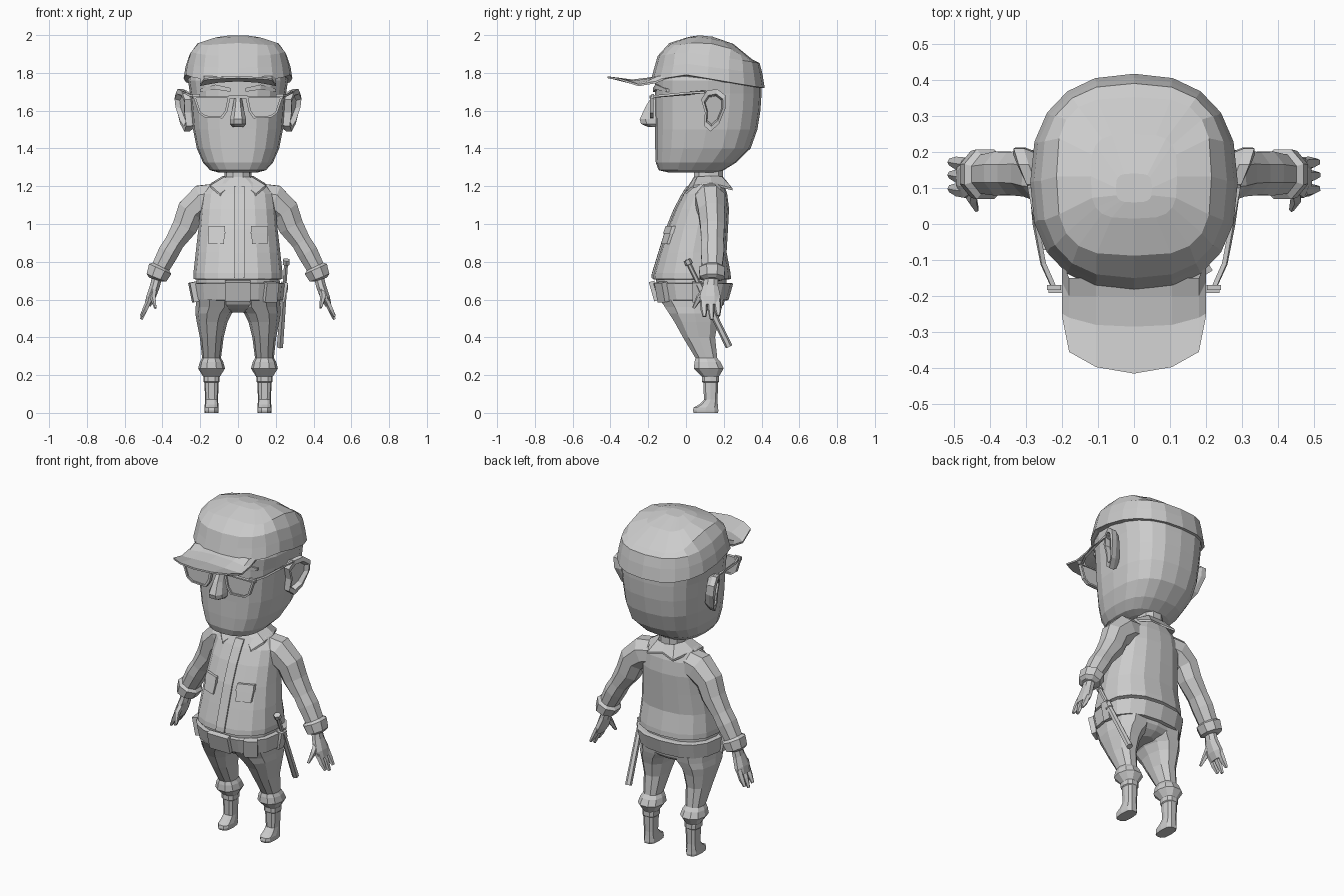
import bpy, bmesh, math
from mathutils import Vector, Matrix

grey = bpy.data.materials.new("plain_grey")
grey.diffuse_color = (0.6, 0.6, 0.6, 1)


def finish(name, bm):
    bmesh.ops.recalc_face_normals(bm, faces=bm.faces)
    me = bpy.data.meshes.new(name)
    bm.to_mesh(me)
    bm.free()
    me.materials.append(grey)
    ob = bpy.data.objects.new(name, me)
    bpy.context.collection.objects.link(ob)
    return ob


def loft(name, rings):
    """Skin a stack of closed rings and cap both ends."""
    bm = bmesh.new()
    vs = [[bm.verts.new(p) for p in r] for r in rings]
    n = len(vs[0])
    for a, b in zip(vs, vs[1:]):
        for i in range(n):
            j = (i + 1) % n
            bm.faces.new((a[i], a[j], b[j], b[i]))
    bm.faces.new(vs[0])
    bm.faces.new(vs[-1])
    return finish(name, bm)


def ring(z, y0, y1, hw, xc=0.0, n=16, p=2.4, zf=None):
    """Rounded-box horizontal ring; zf(x, y) optionally bends its height."""
    out = []
    for i in range(n):
        a = 2 * math.pi * i / n
        c, s = math.cos(a), math.sin(a)
        x = xc + hw * math.copysign(abs(c) ** (2 / p), c)
        y = (y0 + y1) / 2 + (y1 - y0) / 2 * math.copysign(abs(s) ** (2 / p), s)
        out.append((x, y, z + (zf(x, y) if zf else 0)))
    return out


def tube(name, pts, radii, n=8):
    """Tube along a path; radii are (across, along y) pairs."""
    P = [Vector(p) for p in pts]
    rings = []
    for i, c in enumerate(P):
        t = (P[min(i + 1, len(P) - 1)] - P[max(i - 1, 0)]).normalized()
        u = t.cross(Vector((0, 1, 0))).normalized()
        v = u.cross(t)
        ru, rv = radii[i]
        rings.append([c + u * ru * math.cos(2 * math.pi * (k + .5) / n)
                      + v * rv * math.sin(2 * math.pi * (k + .5) / n) for k in range(n)])
    return loft(name, rings)


def box(name, loc, size, rz=0.0, rx=0.0):
    bm = bmesh.new()
    m = (Matrix.Translation(loc) @ Matrix.Rotation(rz, 4, 'Z') @ Matrix.Rotation(rx, 4, 'X')
         @ Matrix.Diagonal((*size, 1)))
    bmesh.ops.create_cube(bm, size=1, matrix=m)
    return finish(name, bm)


def patch(name, target, rows, out):
    """Plate of (x, z) rows laid on the front of a target surface."""
    bpy.context.view_layer.update()
    rings = []
    for row in rows:
        hits = [target.ray_cast((x, -1, z), (0, 1, 0))[1] for x, z in row]
        rings.append([h + Vector((0, -out, 0)) for h in hits]
                     + [h + Vector((0, 0.012, 0)) for h in reversed(hits)])
    return loft(name, rings)


# Head and neck
head = loft("head", [ring(*r, n=20, p=2.6) for r in (
    (1.272, -.09, .16, .10), (1.285, -.145, .20, .148), (1.325, -.16, .265, .185),
    (1.40, -.163, .342, .218), (1.50, -.163, .378, .238), (1.60, -.165, .394, .246),
    (1.69, -.165, .40, .254), (1.76, -.165, .40, .265), (1.85, -.14, .36, .24))])
loft("neck", [ring(1.20, .04, .20, .075, n=10), ring(1.30, .04, .20, .07, n=10)])

# Cap: the rim is highest above the ears and dips at the back
def rim(x, y):
    return .03 * (y + .18) / .18 if y < 0 else .03 - .07 * y / .41


def crown(x, y):
    prof = ((-.2, 1.90), (-.088, 1.958), (.02, 1.992), (.08, 2.0), (.14, 1.992),
            (.235, 1.965), (.34, 1.885), (.42, 1.79))
    for (a, za), (b, zb) in zip(prof, prof[1:]):
        if y <= b:
            return za + (zb - za) * (y - a) / (b - a) - .8 * x * x


loft("cap", [ring(1.757, -.175, .40, .272, n=20, zf=rim),
             ring(1.76, -.187, .417, .288, n=20, zf=rim),
             ring(1.825, -.168, .405, .278, n=20, zf=lambda x, y: rim(x, y) * .8),
             ring(1.885, -.15, .39, .258, n=20, p=2.6, zf=lambda x, y: rim(x, y) * .9),
             ring(0, -.088, .352, .215, n=20, p=3.2, zf=crown),
             ring(0, .015, .25, .12, n=20, p=3.5, zf=crown),
             ring(0, .06, .14, .05, n=20, p=3.5, zf=crown)])
# Visor: arched across, shallow dip, then turned up at the front edge
visor = []
for x, ys in ((-.2, (-.10, -.16, -.248, -.255)), (-.18, (-.15, -.2, -.26, -.355)),
              (-.105, (-.15, -.2, -.28, -.397)), (0, (-.15, -.2, -.285, -.415)),
              (.105, (-.15, -.2, -.28, -.397)), (.18, (-.15, -.2, -.26, -.355)),
              (.2, (-.10, -.16, -.248, -.255))):
    q = (x / .2) ** 2
    zs = [1.787 - .005 * q, 1.775 - .02 * q, 1.765 - .025 * q, 1.782 - .012 * q]
    if abs(x) > .19:
        zs[3] = zs[2] + .001
    top = [Vector((x, y, z)) for y, z in zip(ys, zs)]
    visor.append(top + [v - Vector((0, 0, .01)) for v in reversed(top)])
loft("cap_visor", visor)

# Nose
loft("nose", [[(-w, -.14, z), (-w, y + .03, z), (-w * .5, y, z), (w * .5, y, z),
               (w, y + .03, z), (w, -.14, z)]
              for z, y, w in ((1.513, -.20, .028), (1.53, -.238, .043), (1.555, -.245, .043),
                              (1.62, -.215, .028), (1.68, -.178, .018))])

for s, side in ((1, "left"), (-1, "right")):
    # Brow
    patch("brow_" + side, head,
          [[(s * .04, 1.70), (s * .12, 1.712), (s * .20, 1.70)],
           [(s * .04, 1.72), (s * .12, 1.738), (s * .20, 1.715)]], .014)
    # Glasses: lens, frame and temple
    lens = [Vector((s * x, -.183, z)) for x, z in ((.045, 1.672), (.232, 1.672), (.205, 1.59),
                                                   (.175, 1.568), (.085, 1.563), (.06, 1.60))]
    loft("lens_" + side, [lens, [v + Vector((0, .006, 0)) for v in lens]])
    c = Vector((s * .14, -.183, 1.625))
    bm = bmesh.new()
    loops = [[bm.verts.new(c + (p - c) * k + Vector((0, d, 0))) for p in lens]
             for k, d in ((1.06, -.008), (.9, -.008), (.9, .012), (1.06, .012))]
    for a, b in zip(loops, loops[1:] + loops[:1]):
        for i in range(6):
            j = (i + 1) % 6
            bm.faces.new((a[i], a[j], b[j], b[i]))
    finish("frame_" + side, bm)
    box("hinge_" + side, (s * .222, -.176, 1.676), (.04, .014, .022))
    tube("temple_" + side, [(s * .225, -.17, 1.675), (s * .252, -.11, 1.68), (s * .273, 0, 1.69),
                            (s * .287, .10, 1.70), (s * .295, .15, 1.68)],
         [(.008, .009)] * 5, 4)
    # Ear: tilted shell with a raised rim
    shape = ((.08, 1.66), (.11, 1.705), (.165, 1.715), (.21, 1.68), (.212, 1.62),
             (.175, 1.53), (.13, 1.49), (.095, 1.52), (.10, 1.59))

    def ear(k, dx):
        return [(s * (.283 + dx + .38 * (y - .15) + .10 * (z - 1.6)),
                 .145 + (y - .145) * k, 1.605 + (z - 1.605) * k) for y, z in shape]
    loft("ear_" + side, [ear(.8, -.04), ear(1, -.008), ear(1, .02), ear(.76, .022), ear(.66, -.005)])

    # Arm: sleeve, cuff and hand
    tube("sleeve_" + side, [(s * .09, .12, 1.145), (s * .185, .128, 1.125), (s * .25, .135, 1.068),
                            (s * .282, .14, .985), (s * .335, .14, .905), (s * .368, .14, .85),
                            (s * .41, .138, .77)],
         [(.078, .075), (.092, .085), (.08, .076), (.072, .069), (.056, .064), (.059, .066), (.052, .058)])
    tube("cuff_" + side, [(s * .405, .138, .775), (s * .412, .138, .762), (s * .432, .138, .715),
                          (s * .435, .138, .705)],
         [(.05, .055), (.07, .075), (.06, .07), (.04, .045)])
    tube("palm_" + side, [(s * .425, .135, .73), (s * .44, .13, .67), (s * .462, .128, .61),
                          (s * .478, .13, .57)],
         [(.028, .036), (.028, .044), (.027, .06), (.018, .052)], 8)
    for k, (y, tip) in enumerate(((.092, .51), (.13, .495), (.166, .515))):
        tube(f"finger_{k}_{side}", [(s * .468, y, .60), (s * .49, y + .003, .55),
                                    (s * .511, y + .006, tip)],
             [(.016, .02), (.015, .019), (.008, .01)], 5)
    tube("thumb_" + side, [(s * .445, .11, .655), (s * .45, .07, .61), (s * .437, .04, .555)],
         [(.018, .022), (.016, .018), (.007, .008)], 5)

    # Trouser leg gathered above the boot
    loft("trouser_leg_" + side, [ring(z, y0, y1, hw, s * xc, 10, 2.3) for z, xc, hw, y0, y1 in (
        (.60, .11, .112, -.145, .205), (.56, .112, .112, -.118, .197), (.525, .13, .096, -.095, .187),
        (.48, .137, .081, -.065, .173), (.40, .139, .063, -.02, .158), (.29, .14, .05, .048, .168),
        (.27, .14, .062, .042, .185), (.235, .14, .071, .038, .203), (.19, .14, .043, .085, .175))])
    # Boot
    loft("boot_" + side, [ring(z, y0, y1, hw, s * .14, 10, 2.8) for z, hw, y0, y1 in (
        (.20, .040, .088, .172), (.19, .043, .083, .176), (.165, .043, .083, .176),
        (.16, .038, .09, .172), (.07, .034, .094, .168), (.045, .036, .068, .17),
        (.028, .038, .038, .172), (.012, .038, .034, .174), (0, .036, .038, .172))])

# Glasses bridge
box("glasses_bridge", (0, -.185, 1.672), (.10, .016, .014))

# Jacket
jacket = loft("jacket", [ring(*r) for r in (
    (.705, -.165, .22, .22), (.71, -.178, .238, .236), (.74, -.174, .236, .236),
    (.85, -.14, .215, .224), (.97, -.103, .222, .21), (1.08, -.058, .228, .20),
    (1.16, -.015, .218, .19), (1.215, .02, .20, .145), (1.25, .042, .19, .075))])
patch("jacket_placket", jacket, [[(-.02, z), (.035, z)] for z in
                                 (.713, .74, .85, .97, 1.08, 1.16, 1.20)], .009)
for s, side in ((1, "left"), (-1, "right")):
    patch("pocket_" + side, jacket, [[(s * a, z), (s * b, z)] for a, b, z in
                                     ((.075, .155, .895), (.07, .157, .955))], .014)
    patch("pocket_flap_" + side, jacket, [[(s * a, z), (s * b, z)] for a, b, z in
                                          ((.067, .16, .95), (.07, .157, .99))], .02)
    # Collar half: folds down from the neck and ends in a front point
    inner = [(0, .20, 1.245), (.055, .19, 1.252), (.08, .13, 1.255), (.072, .06, 1.25), (.025, .03, 1.215)]
    outer = [(0, .222, 1.205), (.085, .245, 1.19), (.14, .135, 1.218), (.145, .04, 1.205), (.095, -.012, 1.16)]
    loft("collar_" + side, [[Vector((s * a[0], *a[1:])), Vector((s * b[0], *b[1:])),
                             Vector((s * b[0], b[1], b[2] - .012)),
                             Vector((s * a[0], a[1], a[2] - .03))] for a, b in zip(inner, outer)])

# Hips
loft("trouser_hips", [ring(*r) for r in ((.72, -.16, .215, .22), (.62, -.15, .21, .225),
                                         (.575, -.122, .20, .218), (.553, -.09, .18, .12),
                                         (.532, -.04, .14, .05))])
# Belt with buckle and pouches
loft("belt", [ring(*r) for r in ((.595, -.145, .21, .23), (.597, -.155, .225, .238),
                                 (.685, -.18, .25, .247), (.688, -.165, .235, .235))])
box("belt_buckle", (-.002, -.168, .645), (.135, .03, .105), rx=.28)
for k, (x, y, w, a) in enumerate(((.172, -.125, .075, .55), (-.232, -.03, .08, -1.45),
                                  (.238, .06, .05, 1.57))):
    box(f"belt_pouch_{k}", (x, y, .64), (w, .035, .105), rz=a, rx=.2)

# Baton hanging at the belt
def along(t):
    return Vector((.256, .005, .81)).lerp(Vector((.222, .228, .35)), t)

tube("baton", [along(t) for t in (0, .05, .055, .27, .275, .36, .365, 1)],
     [(.02, .02), (.02, .02), (.012, .012), (.012, .012), (.022, .022), (.022, .022),
      (.017, .017), (.019, .019)], 6)
